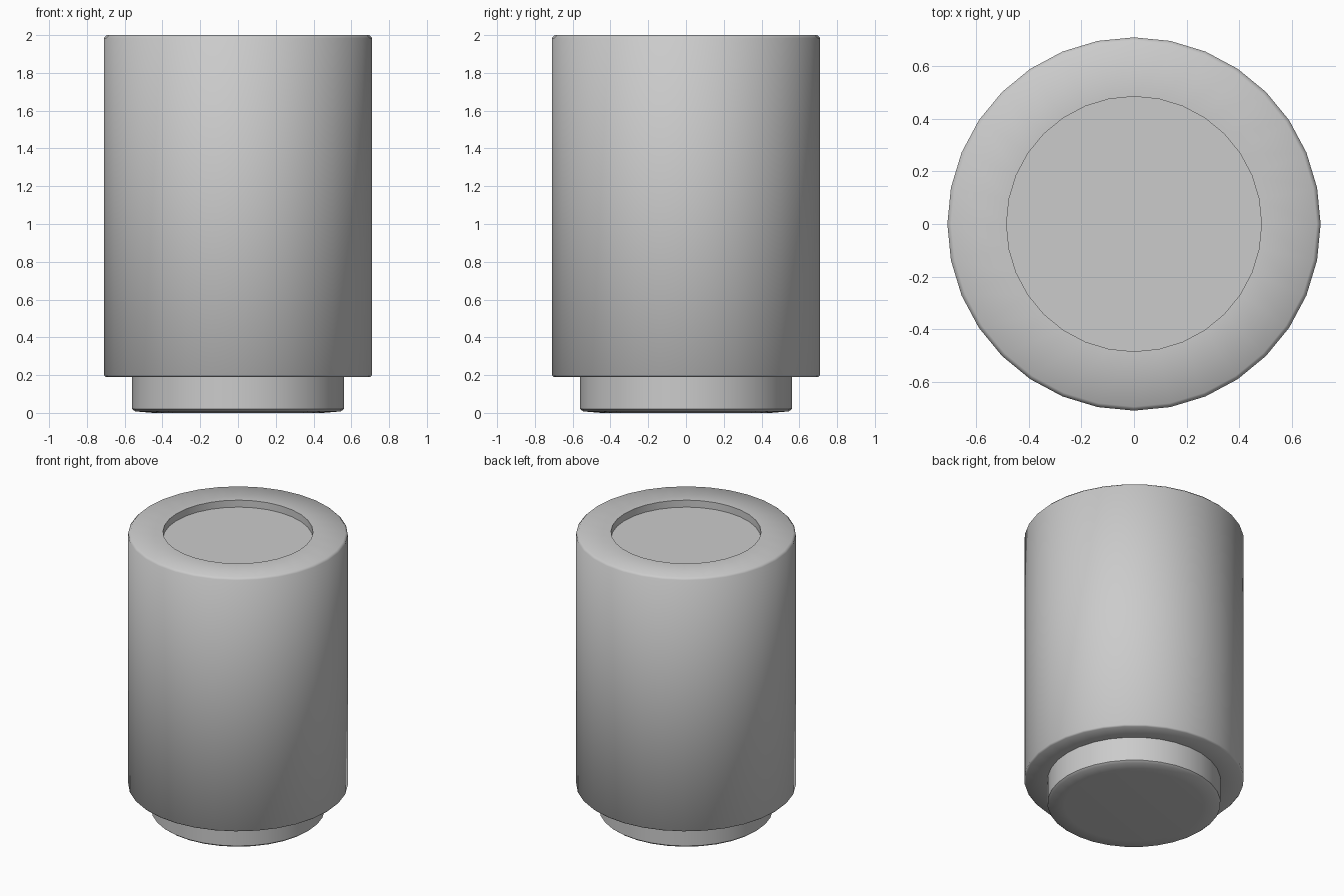
import bpy, bmesh, math

if "Cube" in bpy.data.objects:
    bpy.data.objects.remove(bpy.data.objects["Cube"])

SIDES = 32


def lathe(name, profile):
    """Spin a (radius, z) profile round the z axis; radius 0 closes to a pole."""
    bm = bmesh.new()
    rings = []
    for r, z in profile:
        if r == 0:
            rings.append([bm.verts.new((0, 0, z))] * SIDES)
        else:
            rings.append([bm.verts.new((r * math.cos(2 * math.pi * i / SIDES),
                                        r * math.sin(2 * math.pi * i / SIDES), z))
                          for i in range(SIDES)])
    for a, b in zip(rings, rings[1:]):
        for i in range(SIDES):
            j = (i + 1) % SIDES
            bm.faces.new(list(dict.fromkeys((a[i], a[j], b[j], b[i]))))
    bmesh.ops.recalc_face_normals(bm, faces=bm.faces)
    mesh = bpy.data.meshes.new(name)
    bm.to_mesh(mesh)
    bm.free()
    obj = bpy.data.objects.new(name, mesh)
    bpy.context.collection.objects.link(obj)
    bpy.ops.object.select_all(action='DESELECT')
    obj.select_set(True)
    bpy.context.view_layer.objects.active = obj
    bpy.ops.object.shade_smooth_by_angle(angle=math.radians(50))
    return obj


# One closed profile: foot, overhanging body, and dished top
lathe("canister_body", [
    (0, 0), (0.45, 0.0), (0.545, 0.008), (0.56, 0.02),         # foot underside
    (0.56, 0.19), (0.70, 0.19), (0.71, 0.20),                  # foot wall, overhang
    (0.71, 1.985), (0.695, 2.0),                               # body wall, soft rim
    (0.485, 2.0), (0.485, 1.95), (0, 1.95),                    # recess in the top
])
